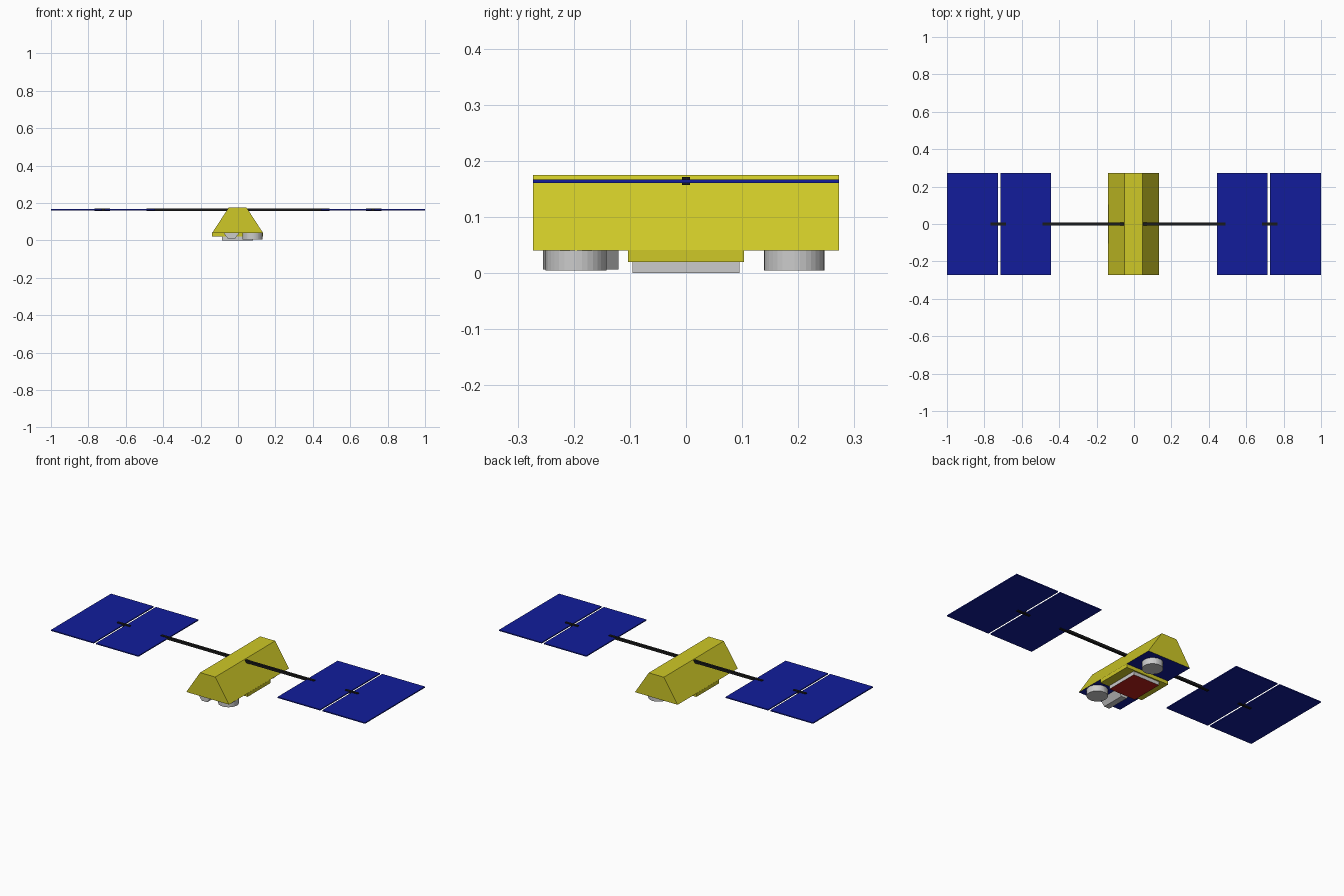
import bpy, bmesh
from mathutils import Matrix

if "Cube" in bpy.data.objects:
    bpy.data.objects.remove(bpy.data.objects["Cube"])


def material(name, rgb):
    m = bpy.data.materials.new(name)
    m.diffuse_color = (*rgb, 1)
    m.use_nodes = True
    m.node_tree.nodes["Principled BSDF"].inputs["Base Color"].default_value = m.diffuse_color
    return m


YELLOW = material("yellow_foil", (0.62, 0.58, 0.02))
BLUE = material("solar_blue", (0.006, 0.012, 0.33))
RED = material("red_face", (0.5, 0.015, 0.01))
BLACK = material("black_boom", (0.01, 0.01, 0.01))
GREY = material("grey_metal", (0.6, 0.6, 0.6))


def finish(name, bm, mat, bottom=None):
    """Make the object; the downward faces may get their own material."""
    bmesh.ops.recalc_face_normals(bm, faces=bm.faces)
    mesh = bpy.data.meshes.new(name)
    mesh.materials.append(mat)
    if bottom:
        mesh.materials.append(bottom)
        for f in bm.faces:
            if f.normal.z < -0.9:
                f.material_index = 1
    bm.to_mesh(mesh)
    bm.free()
    ob = bpy.data.objects.new(name, mesh)
    bpy.context.collection.objects.link(ob)
    return ob


def box(name, x, y, z, mat, bottom=None):
    prism(name, [(x[0], z[0]), (x[1], z[0]), (x[1], z[1]), (x[0], z[1])], y, mat, bottom)


def prism(name, profile, y, mat, bottom=None):
    """Extrude an x-z profile along y."""
    bm = bmesh.new()
    face = bm.faces.new([bm.verts.new((px, y[0], pz)) for px, pz in profile])
    ext = bmesh.ops.extrude_face_region(bm, geom=[face])["geom"]
    bmesh.ops.translate(bm, vec=(0, y[1] - y[0], 0),
                        verts=[v for v in ext if isinstance(v, bmesh.types.BMVert)])
    finish(name, bm, mat, bottom)


def drum(name, x, y, r, z, mat):
    bm = bmesh.new()
    bmesh.ops.create_cone(bm, cap_ends=True, segments=32, radius1=r, radius2=r,
                          depth=z[1] - z[0],
                          matrix=Matrix.Translation((x, y, (z[0] + z[1]) / 2)))
    finish(name, bm, mat)


# Main body with dark blue underside
C = -0.002
prism("body", [(C - 0.136, 0.04), (C + 0.136, 0.04), (C + 0.048, 0.175), (C - 0.048, 0.175)],
      (-0.273, 0.273), YELLOW, BLUE)

# Instrument bay and red-faced antenna under the body
box("instrument_bay", (C - 0.136, C + 0.136), (-0.103, 0.103), (0.02, 0.041), YELLOW)
box("antenna_panel", (C - 0.083, C + 0.083), (-0.095, 0.095), (0, 0.021), GREY, RED)

# Sensors on the underside
drum("front_sensor", 0.077, -0.196, 0.054, (0.005, 0.041), GREY)
drum("rear_sensor", 0.04, 0.193, 0.054, (0.005, 0.041), GREY)
prism("wedge_sensor", [(-0.052, 0.006), (-0.018, 0.006), (0.008, 0.041), (-0.078, 0.041)],
      (-0.255, -0.12), GREY)

# Boom through the body
box("main_boom", (-0.488, 0.488), (-0.007, 0.007), (0.157, 0.171), BLACK)

# Solar wings, mirrored left and right
for side, s in (("left", -1), ("right", 1)):
    for part, a, b in (("inner", 0.443, 0.714), ("outer", 0.728, 1.0)):
        box(f"{side}_{part}_solar_panel", sorted((s * a, s * b)), (-0.273, 0.273),
            (0.161, 0.167), BLUE)
    box(f"{side}_panel_hinge", sorted((s * 0.685, s * 0.767)), (-0.007, 0.007),
        (0.157, 0.171), BLACK)
